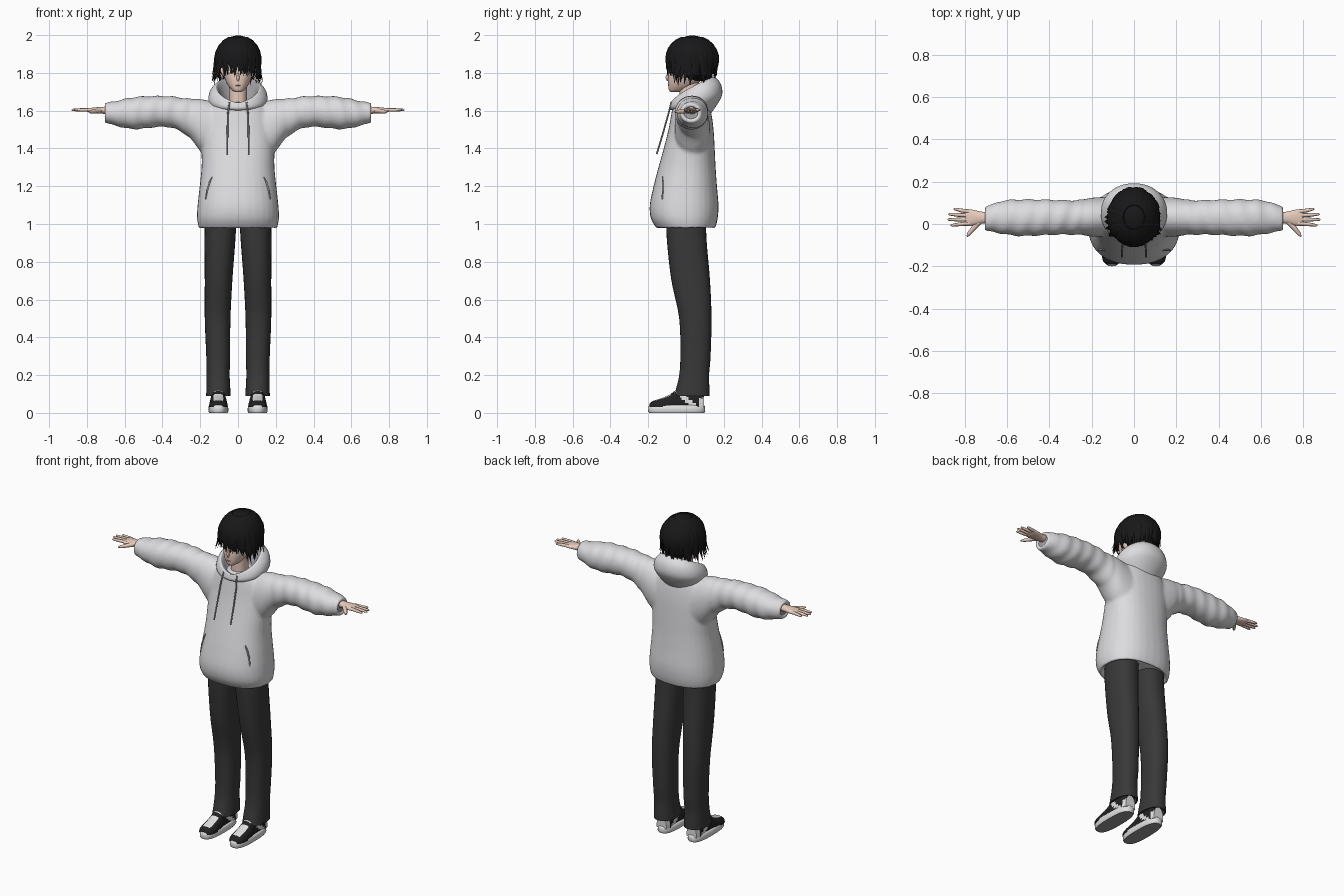
import bpy, bmesh, math, random
from mathutils import Vector

random.seed(4)
if "Cube" in bpy.data.objects:
    bpy.data.objects.remove(bpy.data.objects["Cube"])


def material(name, *rgb):
    m = bpy.data.materials.new(name)
    m.use_nodes = True
    m.diffuse_color = (*rgb, 1)
    m.node_tree.nodes["Principled BSDF"].inputs["Base Color"].default_value = (*rgb, 1)
    return m


FABRIC = material("light_fabric", .72, .72, .74)
LINING = material("grey_lining", .36, .36, .38)
TROUSER = material("charcoal_cloth", .04, .04, .04)
HAIR = material("black_hair", .009, .009, .01)
SKIN = material("skin", .80, .60, .50)
WHITE = material("white_leather", .75, .75, .76)
BLACK = material("black_leather", .015, .015, .016)
SOLE = material("sole_grey", .3, .3, .31)
LIP = material("lip", .48, .25, .2)


def resample(rows, n):
    """Smooth curve through table rows, sampled n times."""
    out, last = [], len(rows) - 1
    for i in range(n):
        t = i / (n - 1) * last
        k = min(int(t), last - 1)
        f = t - k
        quad = [rows[max(0, min(last, j))] for j in range(k - 1, k + 3)]
        out.append([.5 * (2 * b + (c - a) * f + (2 * a - 5 * b + 4 * c - d) * f * f
                          + (3 * b - a - 3 * c + d) * f ** 3) for a, b, c, d in zip(*quad)])
    return out


def oval(n, p):
    """Unit superellipse."""
    def bend(v):
        return math.copysign(abs(v) ** (2 / p), v)
    angles = [2 * math.pi * i / n for i in range(n)]
    return [(bend(math.cos(a)), bend(math.sin(a))) for a in angles]


def ring_z(row, p=2.3, n=32):
    z, xc, hx, yf, yb = row
    return [(xc + hx * u, (yf + yb) / 2 + (yb - yf) / 2 * v, z) for u, v in oval(n, p)]


def ring_x(row, side, p=2.1, n=32, fold=0):
    x, zb, zt, yf, yb = row
    pts = []
    for u, v in oval(n, p):
        r = 1 + fold * math.sin(75 * x + 1.8 * u + v)
        pts.append((side * x, (yf + yb) / 2 + (yb - yf) / 2 * u * r,
                    (zb + zt) / 2 + (zt - zb) / 2 * v * r))
    return pts


def loft(bm, rings):
    loops = [[bm.verts.new(p) for p in r] for r in rings]
    n = len(loops[0])
    for a, b in zip(loops, loops[1:]):
        for i in range(n):
            bm.faces.new((a[i], a[(i + 1) % n], b[(i + 1) % n], b[i]))
    bm.faces.new(loops[0])
    bm.faces.new(loops[-1])


def tube(bm, pts, widths, normal, flat=1, n=8):
    """Tapered strand along pts; flat squeezes it along the normal."""
    pts, normal, rings = [Vector(p) for p in pts], Vector(normal), []
    for i, p in enumerate(pts):
        d = (pts[min(i + 1, len(pts) - 1)] - pts[max(i - 1, 0)]).normalized()
        side = d.cross(normal).normalized()
        up = side.cross(d)
        rings.append([p + widths[i] * (side * u + up * v * flat) for u, v in oval(n, 2)])
    loft(bm, rings)


def finish(name, bm, mats, rule=None, angle=50, voxel=0):
    bmesh.ops.recalc_face_normals(bm, faces=bm.faces)
    bm.normal_update()
    if rule:
        for f in bm.faces:
            f.material_index = rule(f.calc_center_median(), f.normal)
    mesh = bpy.data.meshes.new(name)
    bm.to_mesh(mesh)
    bm.free()
    for m in mats:
        mesh.materials.append(m)
    ob = bpy.data.objects.new(name, mesh)
    bpy.context.collection.objects.link(ob)
    bpy.ops.object.select_all(action='DESELECT')
    ob.select_set(True)
    bpy.context.view_layer.objects.active = ob
    if voxel:
        mod = ob.modifiers.new("blend", 'REMESH')
        mod.mode, mod.voxel_size = 'VOXEL', voxel
        soft = ob.modifiers.new("soften", 'SMOOTH')
        soft.iterations = 5
        for m in ("blend", "soften"):
            bpy.ops.object.modifier_apply(modifier=m)
    bpy.ops.object.shade_smooth_by_angle(angle=math.radians(angle))
    return ob


def blob(name, loc, size, mat):
    bm = bmesh.new()
    bmesh.ops.create_uvsphere(bm, u_segments=16, v_segments=10, radius=1)
    for v in bm.verts:
        v.co = Vector(loc) + Vector(a * b for a, b in zip(v.co, size))
    finish(name, bm, [mat])


# Hoodie body and sleeves, blended into one garment
torso = resample([(.98, 0, .208, -.158, .156), (1.03, 0, .217, -.186, .168),
                  (1.1, 0, .214, -.192, .172), (1.2, 0, .203, -.172, .164),
                  (1.3, 0, .193, -.146, .157), (1.4, 0, .193, -.118, .152),
                  (1.5, 0, .19, -.093, .146), (1.58, 0, .175, -.078, .135),
                  (1.63, 0, .14, -.066, .12), (1.645, 0, .08, -.045, .09)], 40)
sleeve = [(.08, 1.28, 1.635, -.06, .13), (.19, 1.375, 1.66, -.06, .125),
          (.25, 1.45, 1.662, -.052, .115), (.32, 1.498, 1.672, -.05, .112),
          (.4, 1.515, 1.678, -.052, .115), (.54, 1.502, 1.673, -.057, .116),
          (.62, 1.513, 1.657, -.047, .11), (.68, 1.53, 1.645, -.036, .09),
          (.707, 1.538, 1.64, -.03, .082)]
bm = bmesh.new()
loft(bm, [ring_z((1.0, 0, .19, -.14, .14)), ring_z((.975, 0, .195, -.145, .145))]
     + [ring_z(r) for r in torso])
for s in (1, -1):
    loft(bm, [ring_x(r, s, fold=.035 if r[0] > .25 else 0) for r in resample(sleeve, 60)]
         + [ring_x((x, 1.552, 1.624, -.016, .068), s) for x in (.708, .69)])
finish("hoodie", bm, [FABRIC], voxel=.009)

# Hood lying open around the neck
hood = [(.11, -.065, .125, 1.6, 1.575), (.145, -.082, .17, 1.605, 1.64),
        (.157, -.088, .192, 1.615, 1.69), (.148, -.085, .183, 1.63, 1.745),
        (.122, -.08, .15, 1.642, 1.778), (.107, -.066, .128, 1.64, 1.765),
        (.085, -.052, .105, 1.632, 1.7), (.062, -.042, .08, 1.625, 1.65)]
rings = []
for hx, yf, yb, zf, zb in resample(hood, 28):
    ring = []
    for u, v in oval(48, 2.1):
        t = max(0, (1 + v) / 2) ** .7
        ring.append((hx * u, (yf + yb) / 2 + (yb - yf) / 2 * v, zf + (zb - zf) * t))
    rings.append(ring)
bm = bmesh.new()
loft(bm, rings)


def inside_hood(c, n):
    return int(n.x * c.x + n.y * (c.y - .04) < -.005)


finish("hood", bm, [FABRIC, LINING], inside_hood, angle=80)


def chest_y(x, z):
    _, _, hx, yf, yb = min(torso, key=lambda r: abs(r[0] - z))
    k = (1 - min(1, abs(x / hx)) ** 2.3) ** (1 / 2.3)
    return (yf + yb) / 2 - (yb - yf) / 2 * k


# Head, neck and face
bm = bmesh.new()
loft(bm, [ring_z(r) for r in resample(
    [(1.698, 0, .014, -.08, -.045), (1.708, 0, .032, -.09, 0), (1.735, 0, .054, -.094, .05),
     (1.77, 0, .07, -.095, .09), (1.81, 0, .079, -.092, .11), (1.87, 0, .086, -.095, .125),
     (1.93, 0, .074, -.075, .12), (1.97, 0, .03, -.02, .07)], 28)])
tube(bm, [(0, -.093, 1.8), (0, -.101, 1.775), (0, -.094, 1.757)], [.004, .009, .005], (0, 1, 0))
finish("head", bm, [SKIN], angle=80)
bm = bmesh.new()
loft(bm, [ring_z((z, 0, .047, -.035, .07)) for z in (1.6, 1.66, 1.76)])
finish("neck", bm, [SKIN])
blob("mouth", (0, -.094, 1.733), (.015, .003, .002), LIP)

for s, side in ((1, "left"), (-1, "right")):
    blob(side + "_eye", (s * .036, -.083, 1.806), (.016, .0045, .01), WHITE)
    blob(side + "_iris", (s * .035, -.086, 1.806), (.009, .0035, .01), BLACK)
    blob(side + "_ear", (s * .083, .025, 1.8), (.012, .02, .03), SKIN)

    # Drawstring and pocket slit
    bm = bmesh.new()
    tube(bm, [(s * .045, -.078, 1.645), (s * .054, -.094, 1.58), (s * .056, -.125, 1.47),
              (s * .057, -.155, 1.37)], [.0045] * 4, (0, 1, 0))
    finish(side + "_drawstring", bm, [LINING])
    slit = [(.138, 1.25), (.15, 1.22), (.163, 1.18), (.172, 1.13)]
    bm = bmesh.new()
    tube(bm, [(s * x, chest_y(x, z), z) for x, z in slit], [.003, .005, .005, .003], (0, 1, 0))
    finish(side + "_pocket_slit", bm, [LINING])

    # Cuff lining, hand and fingers
    bm = bmesh.new()
    loft(bm, [ring_x((x, 1.554, 1.622, -.014, .066), s) for x in (.685, .698)])
    finish(side + "_cuff_lining", bm, [LINING])
    bm = bmesh.new()
    loft(bm, [ring_x((x, 1.602 - hz, 1.602 + hz, .03 - hy, .03 + hy), s) for x, hy, hz in resample(
        [(.68, .026, .021), (.72, .028, .018), (.76, .037, .015), (.79, .04, .011),
         (.8, .034, .006)], 14)])
    tips = [(.003, .867, -.006), (.021, .882, .021), (.04, .878, .046), (.058, .853, .071)]
    for base, tx, ty in tips:
        path = [(.775, base), ((.785 + tx) / 2, (base + ty) / 2), (tx - .006, ty), (tx, ty)]
        tube(bm, [(s * x, y, 1.604) for x, y in path], [.01, .009, .006, .002], (0, 0, 1))
    tube(bm, [(s * .73, .012, 1.6), (s * .757, -.018, 1.597), (s * .78, -.046, 1.594),
              (s * .79, -.06, 1.594)], [.014, .012, .009, .003], (0, 0, 1))
    finish(side + "_hand", bm, [SKIN])

    # Trouser leg with a hollow hem
    bm = bmesh.new()
    leg = resample([(.09, .104, .065, -.062, .125), (.13, .104, .063, -.052, .124),
                    (.2, .105, .061, -.036, .122), (.3, .105, .063, -.03, .13),
                    (.5, .108, .068, -.036, .135), (.7, .103, .073, -.077, .127),
                    (.9, .096, .081, -.1, .11), (1.02, .092, .084, -.105, .105)], 40)
    inner = [(z, .104, .058, -.054, .118) for z in (.12, .092)]
    loft(bm, [ring_z((z, s * x, *r)) for z, x, *r in inner + leg])
    finish(side + "_trouser_leg", bm, [TROUSER])

    # Sneaker: sole and two-tone upper
    bm = bmesh.new()
    loft(bm, [ring_z((z, s * .104, .053 - d, -.2 + d, .102 - d), 2.7)
              for z, d in ((0, .005), (.008, 0), (.036, .001), (.042, .007))])
    finish(side + "_shoe_sole", bm, [WHITE, SOLE], lambda c, n: int(n.z < -.8))
    bm = bmesh.new()
    rings = []
    for y, hx, top in resample([(-.192, .026, .05), (-.175, .042, .063), (-.14, .049, .075),
                                (-.09, .048, .094), (-.05, .044, .122), (0, .042, .13),
                                (.06, .042, .125), (.094, .034, .11)], 44):
        rings.append([(s * .104 + hx * u, y, .03 + (top - .03) * max(0, v))
                      for u, v in oval(40, 2.5)])
    loft(bm, rings)

    def panel(c, n):
        stripe = abs(c.y + .04 - (.11 - c.z) * 1.1) < .019
        tongue = n.z > .7 and -.165 < c.y < -.08 and abs(abs(c.x) - .104) < .026
        heel = c.y > .07 and c.z < .08
        return int(stripe or tongue or heel)

    finish(side + "_shoe_upper", bm, [BLACK, WHITE], panel)

# Hair: scalp cap, then layered pointed locks
bm = bmesh.new()
bmesh.ops.create_uvsphere(bm, u_segments=32, v_segments=20, radius=1)
for v in bm.verts:
    v.co = Vector((.114 * v.co.x, .034 + .128 * v.co.y, 1.87 + .128 * v.co.z))
bare = [f for f in bm.faces if f.calc_center_median().z < (1.86 if f.calc_center_median().y < 0 else 1.76)]
bmesh.ops.delete(bm, geom=bare, context='FACES')
finish("hair_cap", bm, [HAIR])


def hair_point(a, z):
    h = (z - 1.87) / .13
    r = math.sqrt(max(0, 1 - h * h)) if h > 0 else 1 + h * (.12 + .3 * max(0, -math.cos(a)))
    return Vector((.118 * r * math.sin(a), .032 - .136 * r * math.cos(a), z))


bm = bmesh.new()
for count, top, wide in ((64, 1.988, .017), (44, 1.95, .013)):
    for i in range(count):
        a = 2 * math.pi * (i + random.uniform(-.3, .3)) / count
        front = math.cos(a) > .72
        tip = random.uniform(1.775, 1.825) if front else random.uniform(1.725, 1.79)
        flare = random.uniform(0, .008) if front else random.uniform(0, .04)
        twist = random.uniform(-.22, .22)
        out = Vector((math.sin(a), -math.cos(a), 0))
        path = []
        for k in range(8):
            u = k / 7
            path.append(hair_point(a + twist * u * u, top + (tip - top) * u ** 1.3)
                        + out * flare * u ** 4)
        tube(bm, path, [wide * w for w in (.5, .8, 1, 1.1, 1, .8, .5, .03)], out, flat=.35, n=6)
finish("hair_locks", bm, [HAIR], angle=40)
